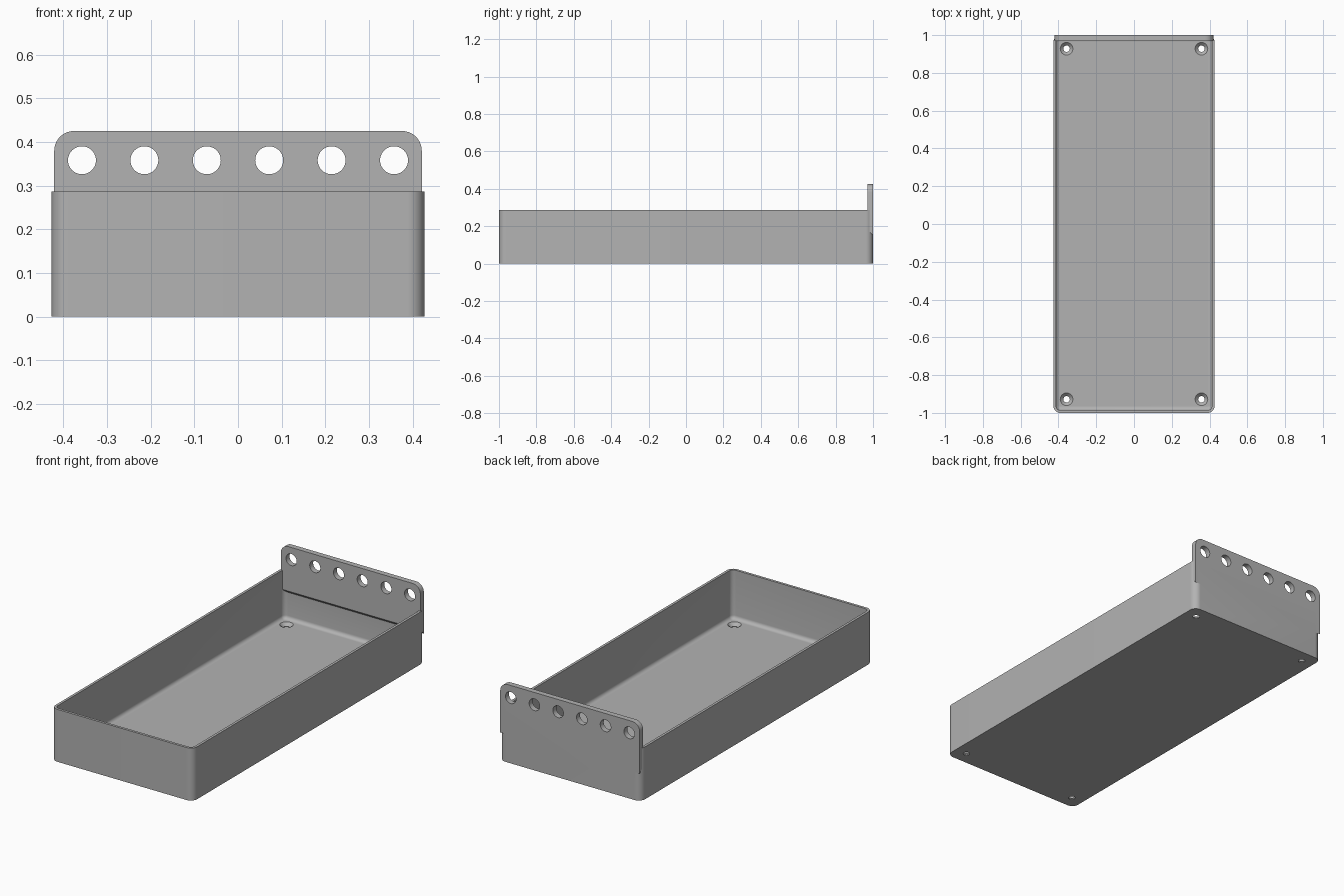
import bpy, bmesh
from math import sin, cos, pi, radians
from mathutils import Matrix

if "Cube" in bpy.data.objects:
    bpy.data.objects.remove(bpy.data.objects["Cube"])

HALF_X, HALF_Y, HEIGHT = 0.427, 1.0, 0.286
WALL, FLOOR, CORNER, FILLET = 0.014, 0.02, 0.038, 0.02

grey = bpy.data.materials.new("plain grey")
grey.use_nodes = True
colour = (0.45, 0.45, 0.45, 1)
grey.diffuse_color = colour
grey.node_tree.nodes["Principled BSDF"].inputs["Base Color"].default_value = colour


def make_object(name, bm):
    bmesh.ops.recalc_face_normals(bm, faces=bm.faces)
    mesh = bpy.data.meshes.new(name)
    bm.to_mesh(mesh)
    bm.free()
    mesh.materials.append(grey)
    ob = bpy.data.objects.new(name, mesh)
    bpy.context.collection.objects.link(ob)
    return ob


def rounded_rect(hx, hy, r, steps=10):
    points = []
    for quarter, (sx, sy) in enumerate([(1, 1), (-1, 1), (-1, -1), (1, -1)]):
        for i in range(steps + 1):
            a = (quarter + i / steps) * pi / 2
            points.append((sx * (hx - r) + r * cos(a), sy * (hy - r) + r * sin(a)))
    return points


def cone(name, r_start, r_end, depth, matrix):
    bm = bmesh.new()
    bmesh.ops.create_cone(bm, cap_ends=True, segments=40, radius1=r_start,
                          radius2=r_end, depth=depth, matrix=matrix)
    return make_object(name, bm)


def combine(target, other, operation):
    mod = target.modifiers.new(operation.lower(), 'BOOLEAN')
    mod.operation, mod.solver, mod.object = operation, 'EXACT', other
    bpy.context.view_layer.objects.active = target
    bpy.ops.object.modifier_apply(modifier=mod.name)
    bpy.data.objects.remove(other)


# Open tray: rounded loops from the underside, over the rim, down to the floor
levels = [(0, 0), (0, HEIGHT), (WALL, HEIGHT)]
for i in range(7):
    a = i / 6 * pi / 2
    levels.append((WALL + FILLET * (1 - cos(a)), FLOOR + FILLET * (1 - sin(a))))
bm = bmesh.new()
loops = []
for inset, z in levels:
    outline = rounded_rect(HALF_X - inset, HALF_Y - inset, max(CORNER - inset, 0.003))
    loops.append([bm.verts.new((x, y, z)) for x, y in outline])
for low, high in zip(loops, loops[1:]):
    for i in range(len(low)):
        j = (i + 1) % len(low)
        bm.faces.new((low[i], low[j], high[j], high[i]))
bm.faces.new(loops[0])
bm.faces.new(loops[-1])
tray = make_object("tray", bm)

# Hanging plate at the back, with rounded top and sloped underside
PLATE_X, TOP, BOTTOM, THICK, ROUND = 0.421, 0.425, 0.152, 0.03, 0.045
arch = [(x, z) for x, z in rounded_rect(PLATE_X, 0, ROUND) if z > -ROUND]
arch = [(x, z + TOP) for x, z in rounded_rect(PLATE_X, 0.2, ROUND)[:22]]
arch = [(x, z - 0.2) for x, z in arch]
bm = bmesh.new()
sides = []
for y, foot in [(HALF_Y - THICK, BOTTOM + THICK), (HALF_Y, BOTTOM)]:
    outline = arch + [(-PLATE_X, foot), (PLATE_X, foot)]
    sides.append([bm.verts.new((x, y, z)) for x, z in outline])
for side in sides:
    bm.faces.new(side)
for i in range(len(sides[0])):
    j = (i + 1) % len(sides[0])
    bm.faces.new((sides[0][i], sides[0][j], sides[1][j], sides[1][i]))
plate = make_object("hanging_plate", bm)

# Row of six holes through the plate
for i in range(6):
    place = Matrix.Translation(((i - 2.5) * 0.143, HALF_Y, 0.358))
    combine(plate, cone("plate_hole", 0.032, 0.032, 0.2,
                        place @ Matrix.Rotation(pi / 2, 4, 'X')), 'DIFFERENCE')
combine(tray, plate, 'UNION')

# Countersunk screw holes in the floor corners
for sx in (-1, 1):
    for sy in (-1, 1):
        x, y = sx * 0.357, sy * 0.928
        combine(tray, cone("screw_hole", 0.017, 0.017, 0.1,
                           Matrix.Translation((x, y, 0))), 'DIFFERENCE')
        combine(tray, cone("countersink", 0.016, 0.036, 0.02,
                           Matrix.Translation((x, y, 0.0125))), 'DIFFERENCE')

# Smooth curves, crisp edges
bpy.ops.object.select_all(action='DESELECT')
tray.select_set(True)
bpy.context.view_layer.objects.active = tray
bpy.ops.object.shade_smooth_by_angle(angle=radians(30))
